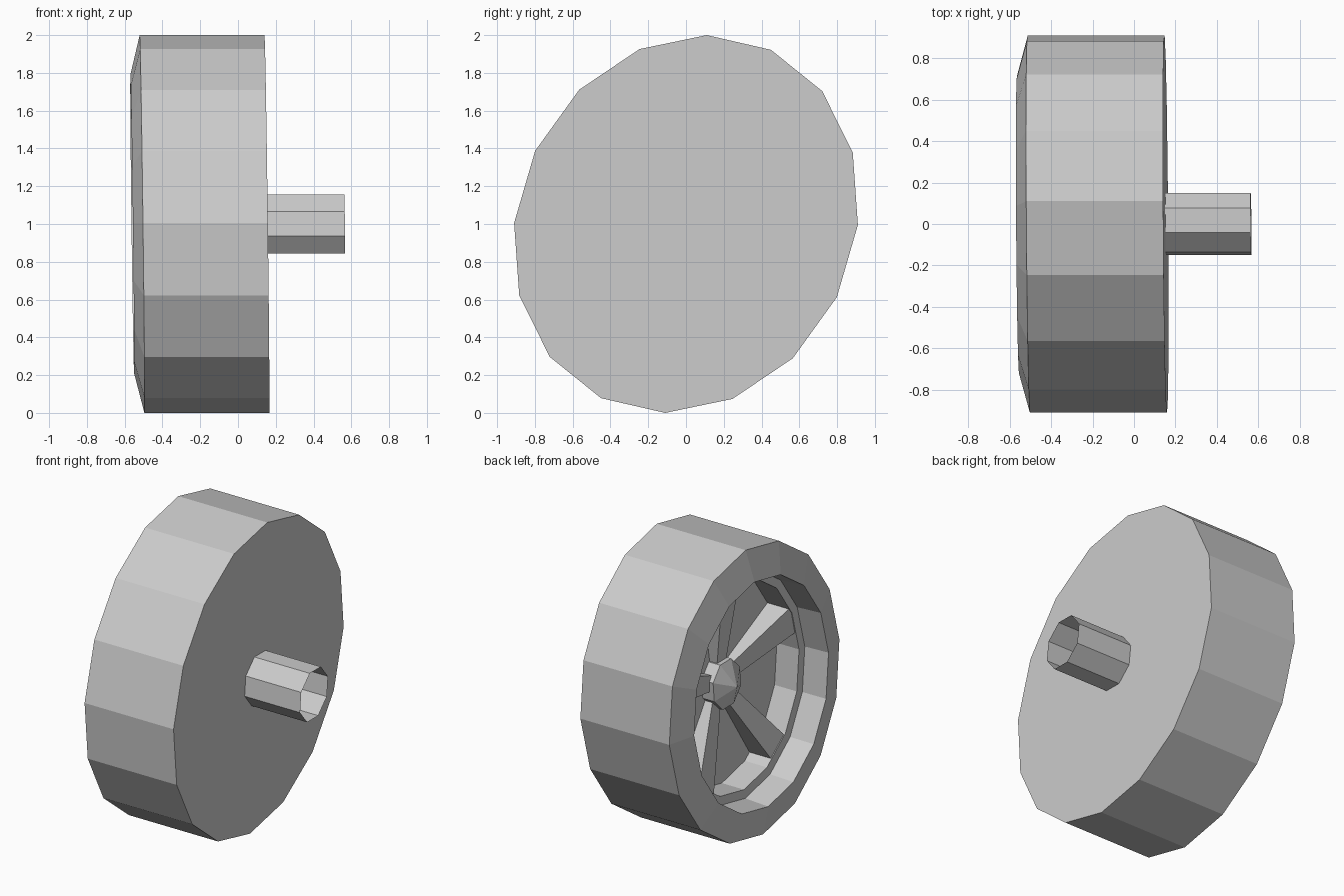
import bpy, bmesh
from math import cos, sin, pi, radians
from mathutils import Vector

if "Cube" in bpy.data.objects:
    bpy.data.objects.remove(bpy.data.objects["Cube"])

grey = bpy.data.materials.new("light_grey")
grey.use_nodes = True
grey.diffuse_color = (0.6, 0.6, 0.6, 1)
grey.node_tree.nodes["Principled BSDF"].inputs["Base Color"].default_value = (0.6, 0.6, 0.6, 1)

# Slightly tilted, elliptical wheel frame: axle along x
CENTRE = Vector((0, 0, 1))
UP = Vector((-0.0125, 0.11, 1.0))
SIDE = Vector((-0.005, 0.91, -0.005))


def place(x, a, b):
    return CENTRE + Vector((x, 0, 0)) + UP * a + SIDE * b


def finish(name, bm):
    mesh = bpy.data.meshes.new(name)
    bm.to_mesh(mesh)
    bm.free()
    mesh.materials.append(grey)
    obj = bpy.data.objects.new(name, mesh)
    bpy.context.collection.objects.link(obj)
    return obj


def lathe(name, profile, sides, start=0.0, cap_first=False, cap_last=False, apex=None):
    """Revolve (x, radius) pairs about the axle; optional flat caps or a pointed tip."""
    bm = bmesh.new()
    rings = []
    for x, r in profile:
        angles = [start + 2 * pi * k / sides for k in range(sides)]
        rings.append([bm.verts.new(place(x, r * cos(t), r * sin(t))) for t in angles])
    for r0, r1 in zip(rings, rings[1:]):
        for k in range(sides):
            n = (k + 1) % sides
            bm.faces.new((r0[k], r0[n], r1[n], r1[k]))
    if cap_first:
        bm.faces.new(rings[0])
    if cap_last:
        bm.faces.new(rings[-1][::-1])
    if apex is not None:
        tip = bm.verts.new(place(apex, 0, 0))
        for k in range(sides):
            bm.faces.new((rings[-1][k], rings[-1][(k + 1) % sides], tip))
    bmesh.ops.recalc_face_normals(bm, faces=bm.faces)
    return finish(name, bm)


# Tyre and rim: flat back, tread, bevelled front, stepped recess and its floor
lathe("wheel_body", [(0.153, 1.0), (-0.508, 1.0), (-0.56, 0.79),
                     (-0.39, 0.78), (-0.385, 0.72), (-0.22, 0.72)],
      16, cap_first=True, cap_last=True)

# Hub with a shallow pointed cap
lathe("hub", [(-0.2, 0.17), (-0.305, 0.17)], 8, radians(22.5), apex=-0.38)

# Open-ended axle stub
lathe("axle", [(0.14, 0.17), (0.565, 0.17)], 8, radians(22.5))


# Five spokes, widening and rising towards the rim
def spoke(name, angle):
    bm = bmesh.new()
    c, s = cos(angle), sin(angle)
    ends = []
    for r, half, front in ((0.1, 0.05, -0.265), (0.735, 0.1, -0.384)):
        ends.append([bm.verts.new(place(x, r * c - w * s, r * s + w * c))
                     for x, w in ((-0.2, -half), (front, -half), (front, half), (-0.2, half))])
    inner, outer = ends
    for k in range(4):
        n = (k + 1) % 4
        bm.faces.new((inner[k], inner[n], outer[n], outer[k]))
    bm.faces.new(inner)
    bm.faces.new(outer[::-1])
    bmesh.ops.recalc_face_normals(bm, faces=bm.faces)
    return finish(name, bm)


for i in range(5):
    spoke(f"spoke_{i + 1}", 2 * pi * i / 5)
